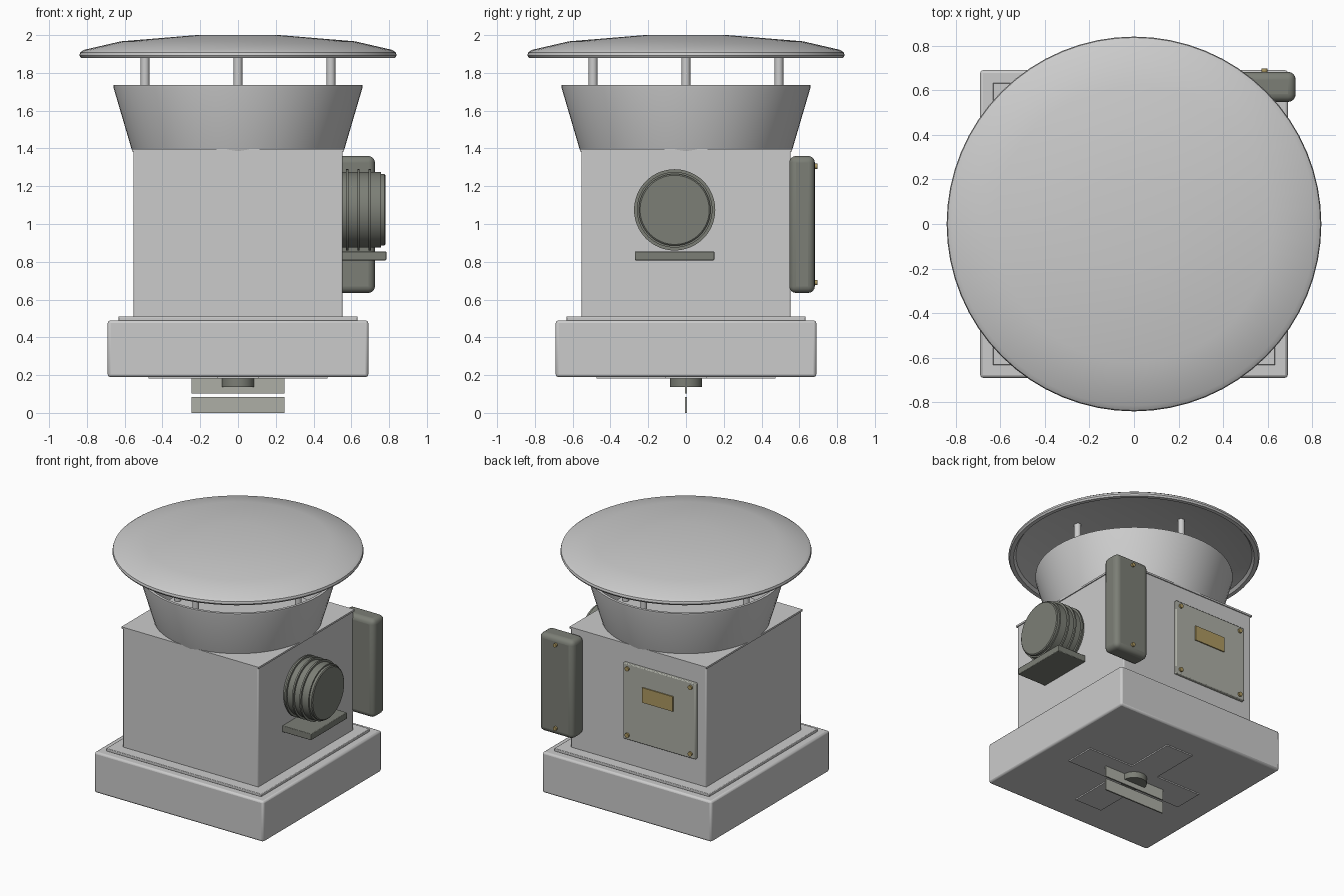
import bpy, math
from math import sin, cos, pi

if "Cube" in bpy.data.objects:
    bpy.data.objects.remove(bpy.data.objects["Cube"])

def mat(name, c):
    m = bpy.data.materials.new(name)
    m.diffuse_color = (*c, 1)
    m.use_nodes = True
    m.node_tree.nodes["Principled BSDF"].inputs["Base Color"].default_value = m.diffuse_color
    return m

BRASS = mat("brass", (0.42, 0.32, 0.12))
DARK = mat("dark_grey", (0.20, 0.21, 0.18))
PANEL = mat("panel_grey", (0.42, 0.43, 0.38))

def finish(o, name, m=None, bevel=0, seg=2, angle=30):
    o.name = name
    if m:
        o.data.materials.append(m)
    if bevel:
        b = o.modifiers.new("bevel", 'BEVEL')
        b.width, b.segments = bevel, seg
    bpy.ops.object.select_all(action='DESELECT')
    o.select_set(True)
    bpy.context.view_layer.objects.active = o
    bpy.ops.object.shade_smooth_by_angle(angle=math.radians(angle))
    return o

def box(name, x, y, z, m=None, bevel=0, seg=2):
    """Box from (min, max) ranges on each axis."""
    bpy.ops.mesh.primitive_cube_add(size=1, location=[(a + b) / 2 for a, b in (x, y, z)])
    o = bpy.context.object
    o.scale = [b - a for a, b in (x, y, z)]
    bpy.ops.object.transform_apply(location=False, rotation=False, scale=True)
    return finish(o, name, m, bevel, seg)

def cyl(name, r, d, loc, m=None, rot=(0, 0, 0), n=24):
    bpy.ops.mesh.primitive_cylinder_add(radius=r, depth=d, location=loc, rotation=rot, vertices=n)
    return finish(bpy.context.object, name, m)

def lathe(name, prof, m=None, n=64, closed=False, loc=(0, 0, 0), rot=(0, 0, 0), angle=30):
    """Revolve (radius, z) points about z; zero radius makes a pole."""
    verts, rings, faces = [], [], []
    for r, z in prof:
        k = 1 if r == 0 else n
        rings.append([len(verts) + i for i in range(k)])
        verts += [(r * cos(2 * pi * i / n), r * sin(2 * pi * i / n), z) for i in range(k)]
    pairs = list(zip(rings, rings[1:])) + ([(rings[-1], rings[0])] if closed else [])
    for a, b in pairs:
        for i in range(n):
            j = (i + 1) % n
            f = [a[i % len(a)], a[j % len(a)], b[j % len(b)], b[i % len(b)]]
            faces.append(list(dict.fromkeys(f)))
    me = bpy.data.meshes.new(name)
    me.from_pydata(verts, [], faces)
    o = bpy.data.objects.new(name, me)
    bpy.context.collection.objects.link(o)
    o.location, o.rotation_euler = loc, rot
    return finish(o, name, m, angle=angle)

def sq(h):
    return (-h, h)

# Roof curb, gasket and square housing
box("roof_curb", sq(.69), sq(.69), (.19, .49), bevel=.014)
box("curb_gasket", sq(.633), sq(.633), (.488, .51), bevel=.004)
box("housing", sq(.553), sq(.553), (.505, 1.395), bevel=.006)
box("housing_top_flange", sq(.56), sq(.56), (1.385, 1.398))

# Flared discharge cowl, open at the top
lathe("discharge_cowl", [(.56, 1.385), (.66, 1.725), (.66, 1.737), (.64, 1.737), (.54, 1.39)], closed=True)

# Rain cap, hollow underneath, on four posts
lathe("rain_cap", [(0, 1.978), (.22, 1.978), (.60, 1.945), (.79, 1.90), (.805, 1.88), (.832, 1.88),
                   (.84, 1.892), (.836, 1.908), (.815, 1.922), (.62, 1.967), (.22, 2.0), (0, 2.0)], angle=25)
for i in range(4):
    a = i * pi / 2
    cyl("cap_post_%d" % i, .023, .56, (.492 * cos(a), .492 * sin(a), 1.675))

# Finned motor on the right side: revolved along x
prof = [(0, .54), (.2, .54)]
for x in (.572, .632, .692):
    prof += [(.2, x), (.215, x), (.215, x + .012), (.2, x + .012)]
prof += [(.2, .757), (.19, .757), (.19, .775), (.183, .78), (0, .78)]
lathe("finned_motor", prof[::-1], DARK, loc=(0, -.06, 1.075), rot=(0, pi / 2, 0))
box("motor_shelf", (.54, .785), (-.27, .15), (.808, .855), DARK, .004)

# Rounded electrical box on the back right corner
box("electrical_box", (.445, .725), (.547, .682), (.635, 1.36), DARK, .035, 4)
for i, z in enumerate((.69, 1.305)):
    cyl("electrical_box_screw_%d" % i, .014, .03, (.585, .682, z), BRASS, (pi / 2, 0, 0), 16)

# Access panel with label plate and screws on the back
box("access_panel", (-.48, .112), (.54, .575), (.70, 1.26), PANEL, .006)
box("label_plate", (-.30, -.05), (.57, .583), (1.01, 1.12), BRASS)
for i, x in enumerate((-.44, .075)):
    for j, z in enumerate((.735, 1.225)):
        cyl("panel_screw_%d%d" % (i, j), .016, .02, (x, .577, z), BRASS, (pi / 2, 0, 0), 16)

# Fan cross, hub and damper flaps under the curb
box("fan_blade_x", sq(.475), sq(.11), (.181, .20))
box("fan_blade_y", sq(.11), sq(.475), (.181, .20))
cyl("fan_hub", .086, .06, (0, 0, .167), DARK, n=32)
for i, z in enumerate(((0, .085), (.102, .19))):
    box("damper_flap_%d" % i, sq(.247), sq(.005), z, PANEL)
